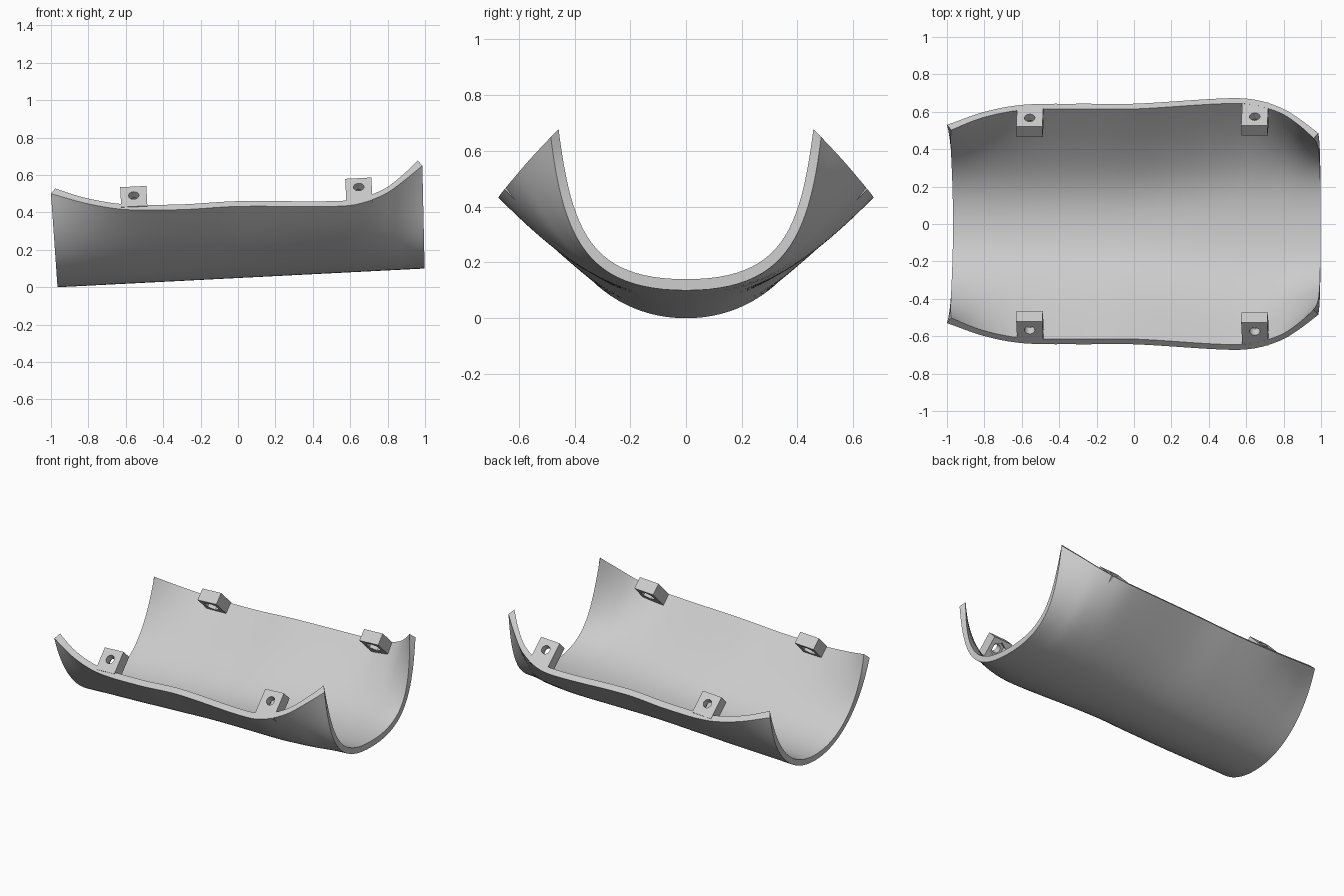
import bpy
import bmesh
import math
from mathutils import Matrix, Vector

cube = bpy.data.objects.get("Cube")
if cube:
    bpy.data.objects.remove(cube, do_unlink=True)

# One plain grey plastic
grey = bpy.data.materials.new("plain_grey")
grey.use_nodes = True
grey.diffuse_color = (0.6, 0.6, 0.6, 1)
shader = next(n for n in grey.node_tree.nodes if n.type == "BSDF_PRINCIPLED")
shader.inputs["Base Color"].default_value = grey.diffuse_color


def make_object(name, bm):
    bmesh.ops.recalc_face_normals(bm, faces=bm.faces)
    mesh = bpy.data.meshes.new(name)
    bm.to_mesh(mesh)
    bm.free()
    mesh.materials.append(grey)
    obj = bpy.data.objects.new(name, mesh)
    bpy.context.collection.objects.link(obj)
    return obj


def select_only(obj):
    bpy.ops.object.select_all(action="DESELECT")
    obj.select_set(True)
    bpy.context.view_layer.objects.active = obj


# Cross-section control: x, rim y, rim z, floor handle y, rim handle y, rim handle z
STATIONS = [
    (-1, .53, .5, .27, .46, .2),
    (-.8, .6, .445, .25, .44, .19),
    (-.6, .637, .415, .24, .4, .17),
    (-.3, .643, .415, .22, .37, .15),
    (0, .643, .432, .22, .36, .15),
    (.5, .672, .432, .23, .39, .15),
    (.65, .665, .445, .24, .42, .17),
    (.8, .62, .5, .28, .45, .21),
    (.9, .56, .57, .31, .45, .25),
    (1, .485, .65, .35, .44, .28),
]


def slope(i, k):
    a, b = STATIONS[max(i - 1, 0)], STATIONS[min(i + 1, len(STATIONS) - 1)]
    return (b[k] - a[k]) / (b[0] - a[0])


def section_values(x):
    """Smooth (Hermite) interpolation between the stations."""
    i = max(j for j in range(len(STATIONS) - 1) if STATIONS[j][0] <= x)
    a, b = STATIONS[i], STATIONS[i + 1]
    h = b[0] - a[0]
    t = (x - a[0]) / h
    s = t * t * (3 - 2 * t)
    return [a[k] + (b[k] - a[k]) * s
            + h * t * (1 - t) * ((1 - t) * slope(i, k) - t * slope(i + 1, k))
            for k in range(1, len(a))]


def wall_point(x, t, inner):
    """Point on the half section: t = 0 at the keel, t = 1 at the rim."""
    rim_y, rim_z, floor_y, hand_y, hand_z = section_values(x)
    keel = .05 + .05 * x
    pts = [Vector((0, keel)), Vector((floor_y, keel)),
           Vector((hand_y, hand_z)), Vector((rim_y, rim_z))]
    if inner:
        shifts = [(0, .04), (-.01, .04), (-.03, .028), (-.028, .028)]
        pts = [p + Vector(d) for p, d in zip(pts, shifts)]
    u = 1 - t
    y, z = (pts[0] * u**3 + pts[1] * 3 * u * u * t
            + pts[2] * 3 * u * t * t + pts[3] * t**3)
    # Ends lean slightly and the inner rim is drawn in at the corners
    left, right = -.965 - .07 * z, 1 - .022 * z
    px = left + (right - left) * (x + 1) / 2
    if inner:
        px *= 1 - .025 * t**4 * abs(x)**8
    return px, y, z


# Curved half-pipe shell
HALF, LENGTH = 24, 80
bm = bmesh.new()
rings = []
for i in range(LENGTH + 1):
    x = -1 + 2 * i / LENGTH
    ring = []
    for inner in (False, True):
        row = []
        for j in range(-HALF, HALF + 1):
            px, y, z = wall_point(x, abs(j) / HALF, inner)
            row.append(bm.verts.new((px, math.copysign(y, j), z)))
        ring += reversed(row) if inner else row
    rings.append(ring)
n = len(rings[0])
for a, b in zip(rings, rings[1:]):
    for j in range(n):
        k = (j + 1) % n
        bm.faces.new((a[j], a[k], b[k], b[j]))
for ring in (rings[0], rings[-1]):
    for j in range(2 * HALF):
        bm.faces.new((ring[j], ring[j + 1], ring[n - 2 - j], ring[n - 1 - j]))
shell = make_object("shell", bm)
select_only(shell)
bpy.ops.object.shade_smooth_by_angle(angle=math.radians(30))


def add_cylinder(bm, sides, radius, low, high, y):
    bmesh.ops.create_cone(
        bm, cap_ends=True, segments=sides, radius1=radius, radius2=radius,
        depth=high - low, matrix=Matrix.Translation((0, y, (low + high) / 2)))


# Screw lugs: slanted blocks with a through hole and a hex nut pocket
def make_lug(name, x, corner_y, corner_z, length, back):
    depth, hole_y = .078, -.067
    bm = bmesh.new()
    bmesh.ops.create_cube(bm, size=1, matrix=Matrix.Translation(
        (0, -length / 2, -depth / 2)) @ Matrix.Diagonal((.14, length, depth, 1)))
    lug = make_object(name, bm)
    for sides, radius, low, high in ((32, .028, -.2, .1), (6, .05, -.2, -.048)):
        bm = bmesh.new()
        add_cylinder(bm, sides, radius, low, high, hole_y)
        cutter = make_object("lug_cutter", bm)
        cutter.hide_render = True
        select_only(lug)
        mod = lug.modifiers.new("hole", "BOOLEAN")
        mod.operation = "DIFFERENCE"
        mod.solver = "EXACT"
        mod.object = cutter
        bpy.ops.object.modifier_apply(modifier=mod.name)
        bpy.data.objects.remove(cutter, do_unlink=True)
    lug.data.transform(
        Matrix.Translation((x, corner_y if back else -corner_y, corner_z))
        @ Matrix.Rotation(-.05, 4, "Y")
        @ Matrix.Rotation(math.pi if back else 0, 4, "Z")
        @ Matrix.Rotation(math.pi / 4, 4, "X"))
    select_only(lug)
    bpy.ops.object.shade_smooth_by_angle(angle=math.radians(30))


for back, side in ((False, "front"), (True, "back")):
    make_lug(side + "_right_lug", -.56, .52, .538, .15, back)
    make_lug(side + "_left_lug", .643, .527, .583, .175, back)
